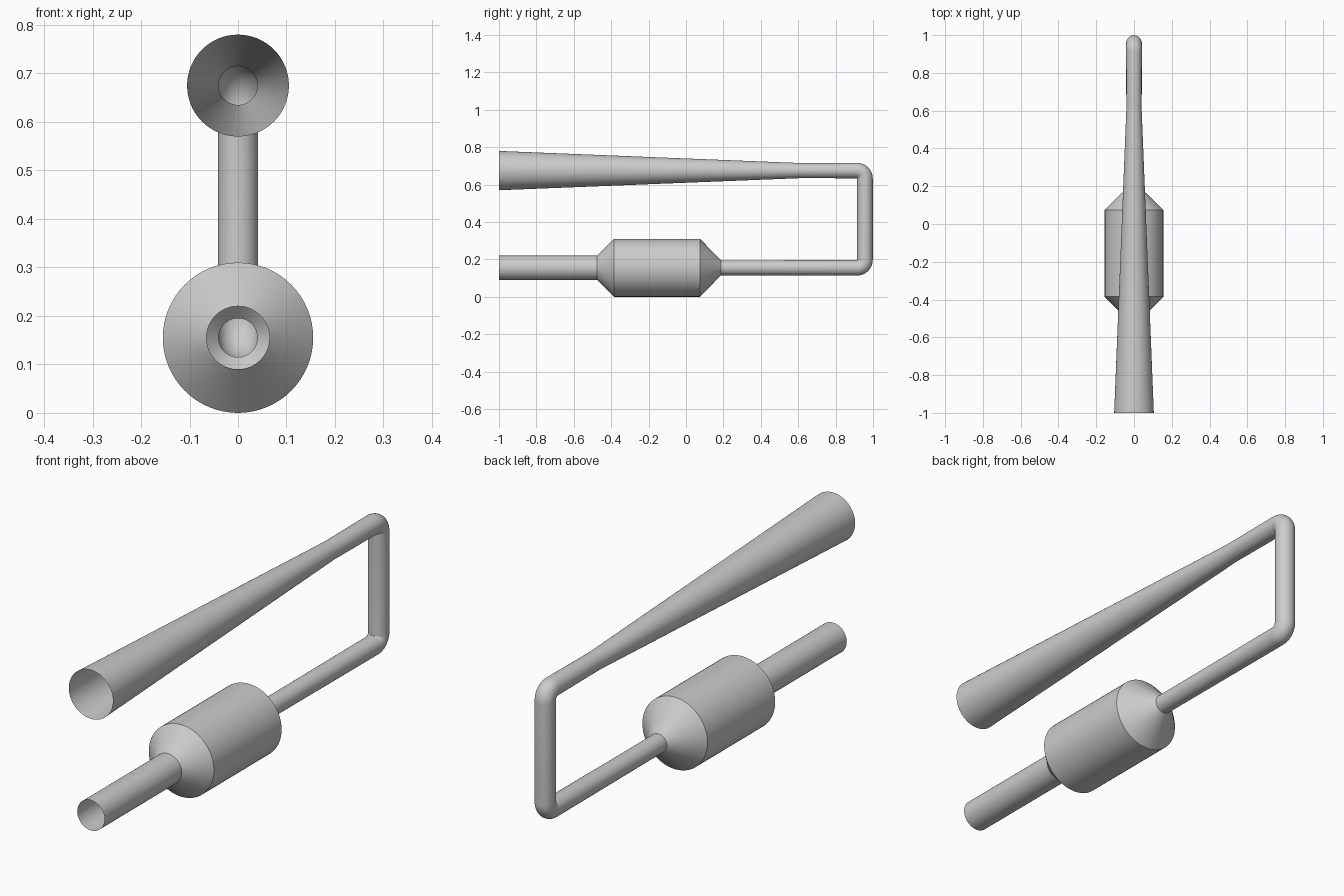
import bpy, bmesh
from math import sin, cos, pi, radians
from mathutils import Vector

if "Cube" in bpy.data.objects:
    bpy.data.objects.remove(bpy.data.objects["Cube"])

SIDES = 64
LOW, HIGH = 0.155, 0.675      # heights of the two pipe runs
BACK, BEND = 0.957, 0.043     # rear upright position, bend radius


def tube(name, stations):
    """Open thin tube; each station is (y, z, radius, heading angle in the YZ plane)."""
    bm = bmesh.new()
    rings = []
    for y, z, r, a in stations:
        across = Vector((0, -sin(a), cos(a)))
        rings.append([bm.verts.new(Vector((0, y, z))
                                   + Vector((1, 0, 0)) * r * cos(2 * pi * i / SIDES)
                                   + across * r * sin(2 * pi * i / SIDES))
                      for i in range(SIDES)])
    for p, q in zip(rings, rings[1:]):
        for i in range(SIDES):
            j = (i + 1) % SIDES
            bm.faces.new((p[j], p[i], q[i], q[j]))
    bmesh.ops.recalc_face_normals(bm, faces=bm.faces)
    # make sure the open shell faces outward
    f = bm.faces[0]
    y, z = stations[0][:2]
    if f.normal.dot(f.calc_center_median() - Vector((0, y, z))) < 0:
        bmesh.ops.reverse_faces(bm, faces=bm.faces)
    me = bpy.data.meshes.new(name)
    bm.to_mesh(me)
    bm.free()
    ob = bpy.data.objects.new(name, me)
    bpy.context.collection.objects.link(ob)
    bpy.ops.object.select_all(action='DESELECT')
    ob.select_set(True)
    bpy.context.view_layer.objects.active = ob
    bpy.ops.object.shade_smooth_by_angle(angle=radians(30))
    return ob


def bend(cy, cz, start):
    """Quarter-turn stations around a bend centre."""
    out = []
    for k in range(13):
        a = start + pi / 2 * k / 12
        out.append((cy + BEND * sin(a), cz - BEND * cos(a), 0.0415, a))
    return out


# Wide pipe at the front
tube("inlet_pipe", [(-1, LOW, 0.065, 0), (-0.475, LOW, 0.065, 0)])

# Drum with conical ends
tube("chamber", [(-0.475, LOW, 0.065, 0), (-0.385, LOW, 0.155, 0),
                 (0.075, LOW, 0.155, 0), (0.187, LOW, 0.04, 0)])

# Narrow pipe turning up and back over
tube("return_pipe", [(0.187, LOW, 0.04, 0)]
     + bend(BACK - BEND, LOW + BEND, 0)
     + bend(BACK - BEND, HIGH - BEND, pi / 2)
     + [(0.62, HIGH, 0.04, pi)])

# Long flared horn
tube("horn", [(0.62, HIGH, 0.04, pi), (-1, HIGH, 0.105, pi)])
